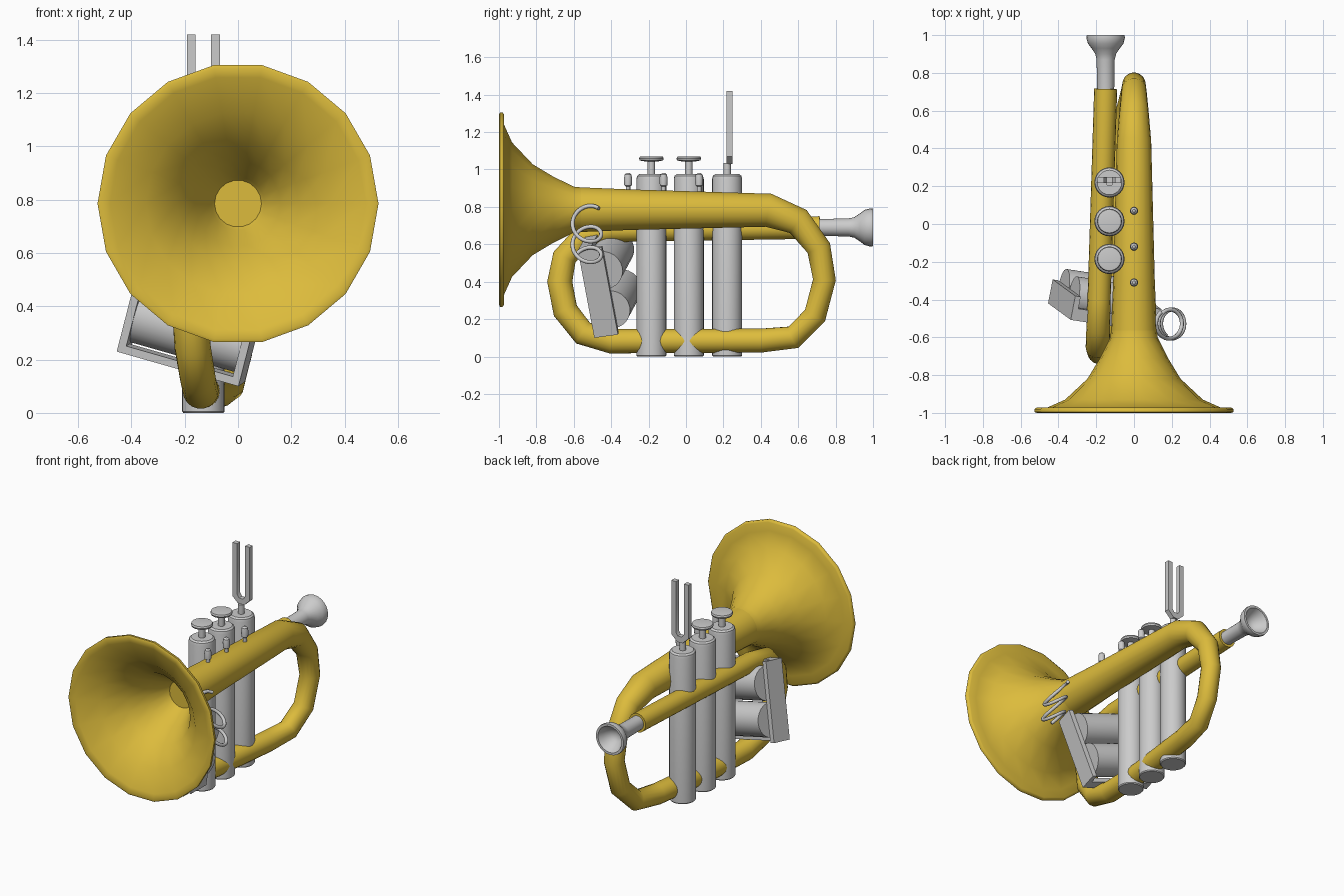
import bpy, bmesh, math
from mathutils import Vector, Matrix

if "Cube" in bpy.data.objects:
    bpy.data.objects.remove(bpy.data.objects["Cube"], do_unlink=True)


def material(name, color):
    m = bpy.data.materials.new(name)
    m.use_nodes = True
    m.diffuse_color = color
    m.node_tree.nodes["Principled BSDF"].inputs["Base Color"].default_value = color
    return m


BRASS = material("brass yellow", (0.72, 0.5, 0.045, 1))
SILVER = material("silver grey", (0.6, 0.6, 0.6, 1))


def finish(name, bm, mat, angle=35):
    bmesh.ops.recalc_face_normals(bm, faces=bm.faces)
    mesh = bpy.data.meshes.new(name)
    bm.to_mesh(mesh)
    bm.free()
    mesh.materials.append(mat)
    ob = bpy.data.objects.new(name, mesh)
    bpy.context.collection.objects.link(ob)
    bpy.ops.object.select_all(action='DESELECT')
    ob.select_set(True)
    bpy.context.view_layer.objects.active = ob
    bpy.ops.object.shade_smooth_by_angle(angle=math.radians(angle))
    return ob


def loft(name, points, mat, axis=None, sides=18, angle=35):
    """Round rings (x, y, z, radius) joined along a path or a straight axis."""
    bm = bmesh.new()
    rings = []
    for i, p in enumerate(points):
        prev, nxt = points[max(i - 1, 0)], points[min(i + 1, len(points) - 1)]
        if axis:
            t = Vector(axis)
        else:
            a = (Vector(p[:3]) - Vector(prev[:3])).normalized()
            b = (Vector(nxt[:3]) - Vector(p[:3])).normalized()
            t = (a + b).normalized()
        u = Vector((1, 0, 0))
        u = (u - t * u.dot(t)).normalized()
        v = t.cross(u)
        ring = []
        for k in range(sides):
            w = 2 * math.pi * k / sides
            ring.append(bm.verts.new(Vector(p[:3]) + p[3] * (u * math.cos(w) + v * math.sin(w))))
        rings.append(ring)
    for a, b in zip(rings, rings[1:]):
        for k in range(sides):
            j = (k + 1) % sides
            bm.faces.new((a[k], a[j], b[j], b[k]))
    bm.faces.new(rings[0])
    bm.faces.new(rings[-1])
    return finish(name, bm, mat, angle)


def upright(name, x, y, profile, mat=SILVER, sides=24):
    return loft(name, [(x, y, z, r) for r, z in profile], mat, (0, 0, 1), sides)


# Bell: outer skin, rolled rim and hollow inside
BELL_Z = 0.785
bell = [(-0.55, 0.12), (-0.6, 0.125), (-0.71, 0.18), (-0.82, 0.247), (-0.93, 0.365),
        (-0.972, 0.46), (-0.972, 0.515), (-0.98, 0.527), (-0.995, 0.527), (-1.0, 0.515),
        (-0.99, 0.48), (-0.93, 0.345), (-0.82, 0.23), (-0.71, 0.16), (-0.6, 0.1), (-0.5, 0.04)]
loft("bell", [(0, y, BELL_Z, r) for y, r in bell], BRASS, (0, 1, 0), angle=60)

# Main tube: bell stem, rear bow, lower run, front bow and lead pipe
loft("main_tube", [
    (0, -0.58, 0.785, 0.122), (0, -0.3, 0.785, 0.11), (0, 0.44, 0.782, 0.091),
    (0, 0.6, 0.722, 0.077), (0, 0.71, 0.58, 0.066), (0, 0.74, 0.41, 0.062),
    (-0.01, 0.69, 0.22, 0.062), (-0.04, 0.575, 0.103, 0.063), (-0.07, 0.4, 0.085, 0.065),
    (-0.13, -0.1, 0.083, 0.065), (-0.14, -0.4, 0.082, 0.067), (-0.15, -0.55, 0.125, 0.067),
    (-0.17, -0.645, 0.245, 0.068), (-0.18, -0.675, 0.4, 0.068), (-0.19, -0.65, 0.53, 0.066),
    (-0.19, -0.55, 0.645, 0.062), (-0.185, -0.4, 0.672, 0.061), (-0.15, 0.715, 0.69, 0.061),
], BRASS, angle=50)

# Mouthpiece with a hollow cup
mouth = [(0.7, 0.045), (0.87, 0.048), (0.9, 0.055), (0.93, 0.075), (0.955, 0.094), (0.985, 0.102),
         (1.0, 0.1), (1.0, 0.085), (0.97, 0.07), (0.93, 0.04), (0.92, 0.012)]
loft("mouthpiece", [(-0.15, y, 0.69, r) for y, r in mouth], SILVER, (0, 1, 0), 24)

# Valves with two buttons
VALVE_X = -0.13
VALVES = (-0.185, 0.015, 0.22)
for i, y in enumerate(VALVES):
    upright(f"valve_{i + 1}", VALVE_X, y,
            [(0.075, 0), (0.08, 0.006), (0.08, 0.95), (0.076, 0.966), (0.065, 0.975)])
    upright(f"valve_stem_{i + 1}", VALVE_X, y, [(0.02, 0.95), (0.02, 1.05 if i < 2 else 1.035)])
    if i < 2:
        upright(f"button_{i + 1}", VALVE_X, y,
                [(0.03, 1.042), (0.062, 1.048), (0.066, 1.058), (0.062, 1.068), (0.05, 1.07)])

# Tuning fork on the third valve
half = [(0.018, 1.03), (0.062, 1.07), (0.062, 1.42), (0.029, 1.42), (0.029, 1.09), (0.015, 1.07)]
outline = half + [(-x, z) for x, z in reversed(half)]
bm = bmesh.new()
face = bm.faces.new([bm.verts.new((VALVE_X + x, VALVES[2] - 0.003, z)) for x, z in outline])
out = bmesh.ops.extrude_face_region(bm, geom=[face])
bmesh.ops.translate(bm, vec=(0, 0.032, 0),
                    verts=[v for v in out["geom"] if isinstance(v, bmesh.types.BMVert)])
finish("tuning_fork", bm, SILVER)

# Small pegs along the bell stem
for i, y in enumerate((-0.31, -0.12, 0.07)):
    upright(f"peg_{i + 1}", 0, y, [(0.012, 0.86), (0.012, 0.91), (0.02, 0.915), (0.022, 0.95),
                                   (0.018, 0.972), (0.008, 0.981)], sides=12)

# Coiled wire hanging beside the bell
curve = bpy.data.curves.new("wire_coil", 'CURVE')
curve.dimensions = '3D'
curve.bevel_depth = 0.011
curve.bevel_resolution = 2
curve.use_fill_caps = True
spline = curve.splines.new('POLY')
STEPS = 72
spline.points.add(STEPS)
for i, p in enumerate(spline.points):
    f = i / STEPS
    w = 0.6 + f * 2.3 * 2 * math.pi
    p.co = (0.18 + 0.03 * f - 0.065 * math.sin(w), -0.53 + 0.077 * math.cos(w),
            0.755 - 0.255 * f + 0.065 * math.sin(w), 1)
curve.materials.append(SILVER)
coil = bpy.data.objects.new("wire_coil", curve)
bpy.context.collection.objects.link(coil)
bpy.ops.object.select_all(action='DESELECT')
coil.select_set(True)
bpy.context.view_layer.objects.active = coil
bpy.ops.object.convert(target='MESH')
bpy.ops.object.shade_smooth_by_angle(angle=math.radians(50))

# Tilted open case holding two round cells
U = Vector((0.455, -0.07, -0.13)).normalized()
V = Vector((0.13, -0.09, 0.47))
V = (V - U * V.dot(U)).normalized()
N = V.cross(U)
CORNER = Vector((-0.455, -0.42, 0.23))
LONG, TALL, DEEP, WALL = 0.48, 0.49, 0.13, 0.03
frame = Matrix((U, V, N)).transposed().to_4x4()
frame.translation = CORNER


def case_part(name, low, high):
    bm = bmesh.new()
    bmesh.ops.create_cube(bm, size=1)
    low, high = Vector(low), Vector(high)
    size = high - low
    bm.transform(frame @ Matrix.Translation((low + high) / 2) @ Matrix.Diagonal((*size, 1)))
    finish(name, bm, SILVER)


case_part("case_end_outer", (0, 0, 0), (WALL, TALL, DEEP))
case_part("case_end_inner", (LONG - WALL, 0, 0), (LONG, TALL, DEEP))
case_part("case_bottom", (WALL, 0, 0), (LONG - WALL, WALL, DEEP / 2))
case_part("case_top", (WALL, TALL - WALL, 0), (LONG - WALL, TALL, DEEP / 2))
for i, v in enumerate((0.135, 0.355)):
    bm = bmesh.new()
    bmesh.ops.create_cone(bm, cap_ends=True, segments=24, radius1=0.105, radius2=0.105,
                          depth=LONG - 2 * WALL)
    bm.transform(frame @ Matrix.Translation((LONG / 2, v, 0.085 + 0.025))
                 @ Matrix.Rotation(math.pi / 2, 4, 'Y'))
    finish(f"cell_{i + 1}", bm, SILVER)
